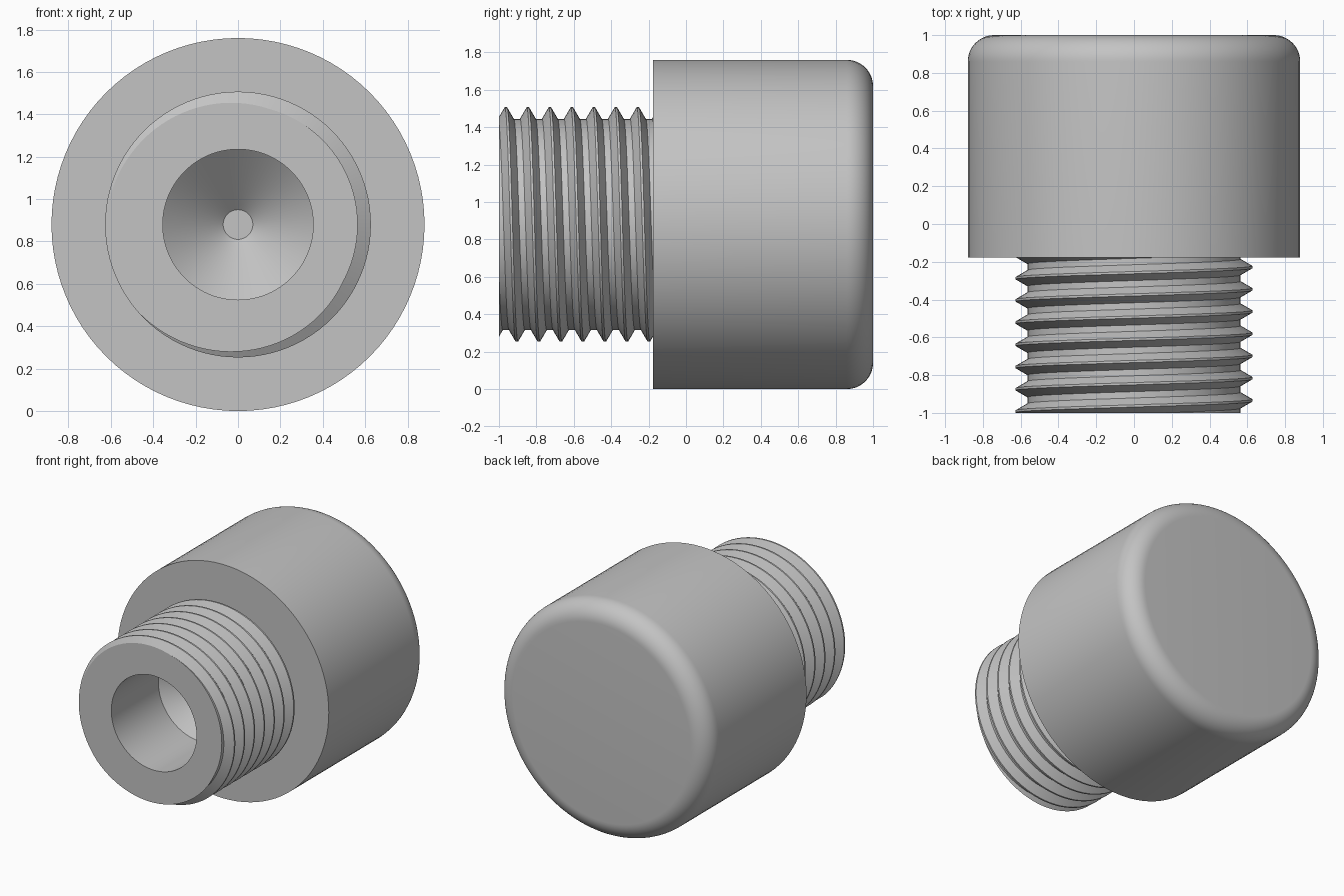
import bpy, bmesh, math
from mathutils import Vector

cube = bpy.data.objects.get("Cube")
if cube:
    bpy.data.objects.remove(cube, do_unlink=True)

SEGS = 96
AXIS_Z = 0.88          # height of the horizontal axis
HEAD_R = 0.88
SHOULDER = -0.177      # front face of the head
ROOT_R, CREST_R = 0.565, 0.627
PITCH = 0.1176

grey = bpy.data.materials.new("grey metal")
grey.use_nodes = True
grey.diffuse_color = (0.55, 0.55, 0.55, 1)
grey.node_tree.nodes["Principled BSDF"].inputs["Base Color"].default_value = (0.55, 0.55, 0.55, 1)


def polar(r, y, turn):
    a = 2 * math.pi * turn
    return Vector((r * math.sin(a), y, AXIS_Z + r * math.cos(a)))


def skin(bm, column):
    """Join profile columns around the axis; column(turn) gives (r, y) points."""
    cols = []
    for i in range(SEGS + 1):
        t = i / SEGS
        cols.append([bm.verts.new(polar(r, y, t)) for r, y in column(t)])
    for a, b in zip(cols, cols[1:]):
        for k in range(len(a) - 1):
            bm.faces.new((a[k], a[k + 1], b[k + 1], b[k]))
    bmesh.ops.remove_doubles(bm, verts=bm.verts, dist=1e-5)


def finish(bm, name):
    bmesh.ops.recalc_face_normals(bm, faces=bm.faces)
    mesh = bpy.data.meshes.new(name)
    bm.to_mesh(mesh)
    bm.free()
    mesh.materials.append(grey)
    ob = bpy.data.objects.new(name, mesh)
    bpy.context.collection.objects.link(ob)
    bpy.ops.object.select_all(action='DESELECT')
    ob.select_set(True)
    bpy.context.view_layer.objects.active = ob
    bpy.ops.object.shade_smooth_by_angle(angle=math.radians(30))


# Head: cylinder with a rounded back edge, hollow where the stud enters
FILLET = 0.14
profile = [(0, 0), (0.5, 0), (0.5, SHOULDER), (HEAD_R, SHOULDER)]
for i in range(13):
    a = math.pi / 2 * i / 12
    profile.append((HEAD_R - FILLET + FILLET * math.cos(a), 1 - FILLET + FILLET * math.sin(a)))
profile.append((0, 1))
bm = bmesh.new()
skin(bm, lambda t: profile)
finish(bm, "head")

# Threaded stud: helical ridges trimmed flat at both ends
CREST_HALF, ROOT_HALF = 0.006, 0.042


def thread(t):
    points = []
    for k in range(-3, 10):
        y = -0.963 + PITCH * (k + t)
        points += [(ROOT_R, y - ROOT_HALF), (CREST_R, y - CREST_HALF),
                   (CREST_R, y + CREST_HALF), (ROOT_R, y + ROOT_HALF)]
    return points


FRONT, BACK = -1.0, -0.1
bm = bmesh.new()
skin(bm, thread)
for y, side in ((FRONT, -1), (BACK, 1)):
    bmesh.ops.bisect_plane(bm, geom=bm.verts[:] + bm.edges[:] + bm.faces[:], dist=1e-5,
                           plane_co=(0, y, 0), plane_no=(0, side, 0), clear_outer=True)

# Blind bore with a conical bottom and small flat
bore = [(0.355, FRONT), (0.355, -0.44), (0.07, -0.19), (0, -0.19)]
skin(bm, lambda t: bore)

# Flat end faces
for y, side in ((FRONT, -1), (BACK, 1)):
    rim = [e for e in bm.edges if e.is_boundary and all(abs(v.co.y - y) < 1e-4 for v in e.verts)]
    bmesh.ops.triangle_fill(bm, edges=rim, use_beauty=True, normal=(0, side, 0))
finish(bm, "threaded_stud")
